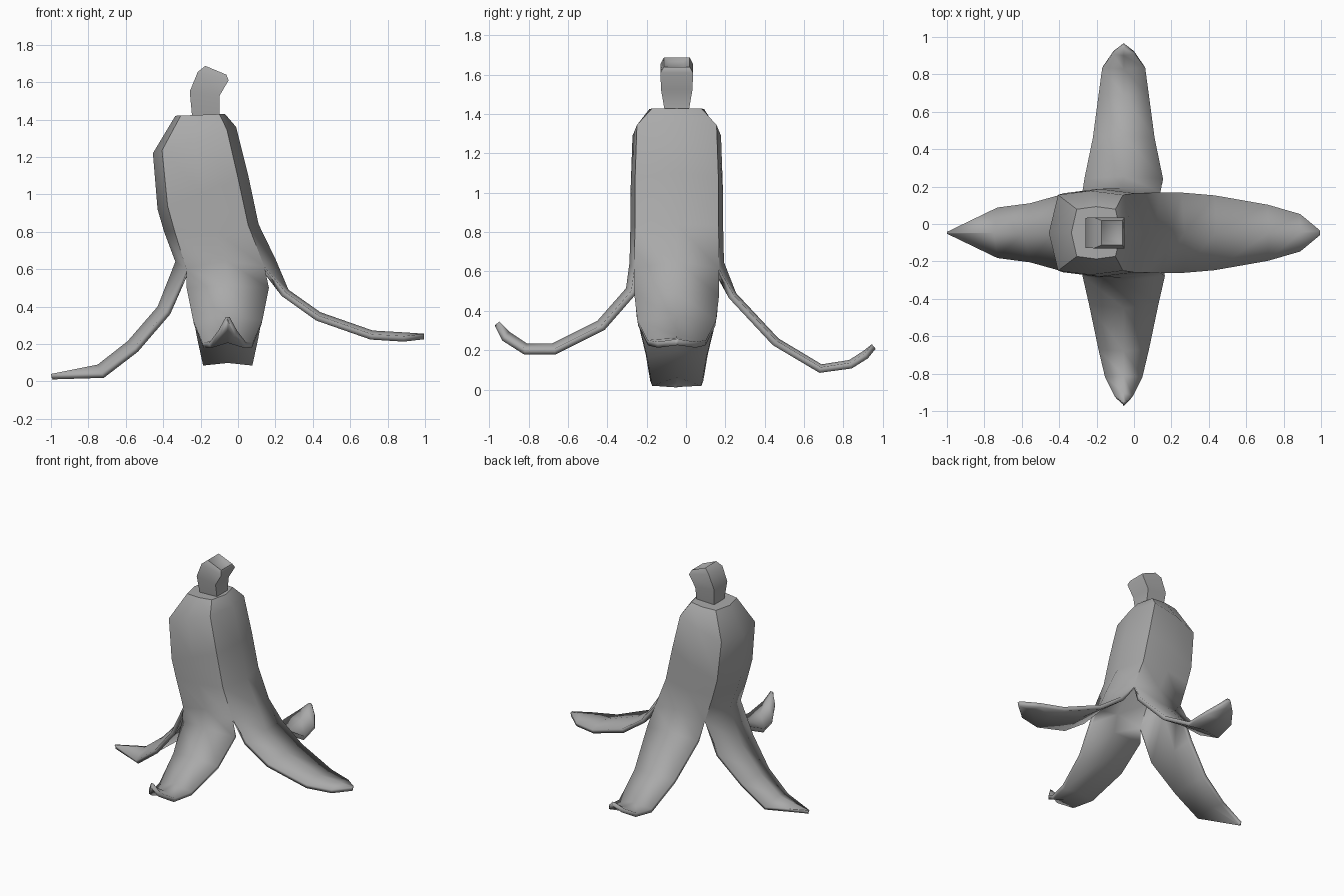
import bpy, bmesh, math
from mathutils import Vector

if "Cube" in bpy.data.objects:
    bpy.data.objects.remove(bpy.data.objects["Cube"])

mat = bpy.data.materials.new("peel grey")
mat.use_nodes = True
GREY = (0.40, 0.40, 0.40, 1)
mat.diffuse_color = GREY
mat.node_tree.nodes["Principled BSDF"].inputs["Base Color"].default_value = GREY

CY = -0.047   # shared middle of the body in y


def make_object(name, bm, angle):
    mesh = bpy.data.meshes.new(name)
    bm.to_mesh(mesh)
    bm.free()
    mesh.materials.append(mat)
    obj = bpy.data.objects.new(name, mesh)
    bpy.context.collection.objects.link(obj)
    bpy.ops.object.select_all(action="DESELECT")
    obj.select_set(True)
    bpy.context.view_layer.objects.active = obj
    bpy.ops.object.shade_smooth_by_angle(angle=math.radians(angle))
    return obj


def tilted_ring(bm, section, xl, zl, xr, zr, half):
    """Place a unit cross-section between a left and a right profile point."""
    ring = []
    for a, b in section:
        t = (a + 1) / 2
        ring.append(bm.verts.new((xl + (xr - xl) * t, CY + b * half, zl + (zr - zl) * t)))
    return ring


def bridge(bm, upper, lower, closed=True):
    n = len(upper)
    for i in range(n if closed else n - 1):
        j = (i + 1) % n
        bm.faces.new((upper[i], lower[i], lower[j], upper[j]))


# Peel body: rounded square rings, leaning to one side
A, B = 0.78, 0.9
OCTAGON = [(1, 0), (A, B), (0, 1), (-A, B), (-1, 0), (-A, -B), (0, -1), (A, -B)]
BODY = [(-.335, 1.42, -.07, 1.43, .14),
        (-.455, 1.22, -.01, 1.36, .225),
        (-.43, .92, .055, 1.10, .235),
        (-.395, .80, .11, .84, .236),
        (-.335, .64, .20, .655, .24)]
bm = bmesh.new()
rings = [tilted_ring(bm, OCTAGON, *r) for r in BODY]
bm.faces.new(rings[0])
for up, low in zip(rings, rings[1:]):
    bridge(bm, up, low)
for v in rings[-1][1::2]:
    v.co.z -= 0.04

# Four peeled strips: distance outward, height, half width
STRIPS = {
    0: (.02, [(.27, .49, .215), (.44, .37, .2), (.72, .272, .15), (.89, .262, .1), (.995, .255, .012)]),
    2: (.015, [(.255, .49, .21), (.47, .26, .165), (.69, .128, .135), (.83, .15, .115),
               (.9, .195, .06), (.945, .23, .01)]),
    4: (.05, [(.43, .4, .205), (.59, .215, .158), (.75, .09, .135), (1, .04, .005)]),
    6: (.03, [(.305, .515, .22), (.45, .35, .185), (.68, .235, .135), (.81, .235, .1),
              (.9, .295, .05), (.95, .345, .01)])}
for k, (drop, stations) in STRIPS.items():
    ang = k * math.pi / 4
    out = Vector((math.cos(ang), math.sin(ang), 0))
    side = Vector((-math.sin(ang), math.cos(ang), 0))
    middle = Vector((0, CY, 0)) if k % 4 == 0 else Vector((-.055, 0, 0))
    row = [rings[-1][(k + i) % 8] for i in (-1, 0, 1)]
    path = [Vector((row[1].co.dot(out), row[1].co.z))] + [Vector(s[:2]) for s in stations]
    for i, (u, z, half) in enumerate(stations, 1):
        run = (path[min(i + 1, len(path) - 1)] - path[i - 1]).normalized()
        sink = drop if half > .02 else 0
        new = []
        for s in (-1, 0, 1):
            du, dz = run.y * sink * abs(s), -run.x * sink * abs(s)
            p = middle + out * (u + du) + side * (half * s)
            p.z = z + dz
            new.append(bm.verts.new(p))
        bridge(bm, row, new, closed=False)
        row = new
peel = make_object("banana_peel", bm, 50)
shell = peel.modifiers.new("thickness", "SOLIDIFY")
shell.thickness = 0.03
shell.offset = -1

# Stem: bent square stalk with a sunken tip
SQUARE = [(1, 1), (-1, 1), (-1, -1), (1, -1)]
STEM = [(-.165, 1.668, -.085, 1.632, .035),
        (-.175, 1.687, -.062, 1.64, .066),
        (-.215, 1.655, -.05, 1.61, .083),
        (-.258, 1.55, -.10, 1.525, .08),
        (-.245, 1.41, -.10, 1.41, .06)]
bm = bmesh.new()
rings = [tilted_ring(bm, SQUARE, *r) for r in STEM]
bm.faces.new(rings[0])
for up, low in zip(rings, rings[1:]):
    bridge(bm, up, low)
bm.faces.new(rings[-1][::-1])
make_object("stem", bm, 60)
